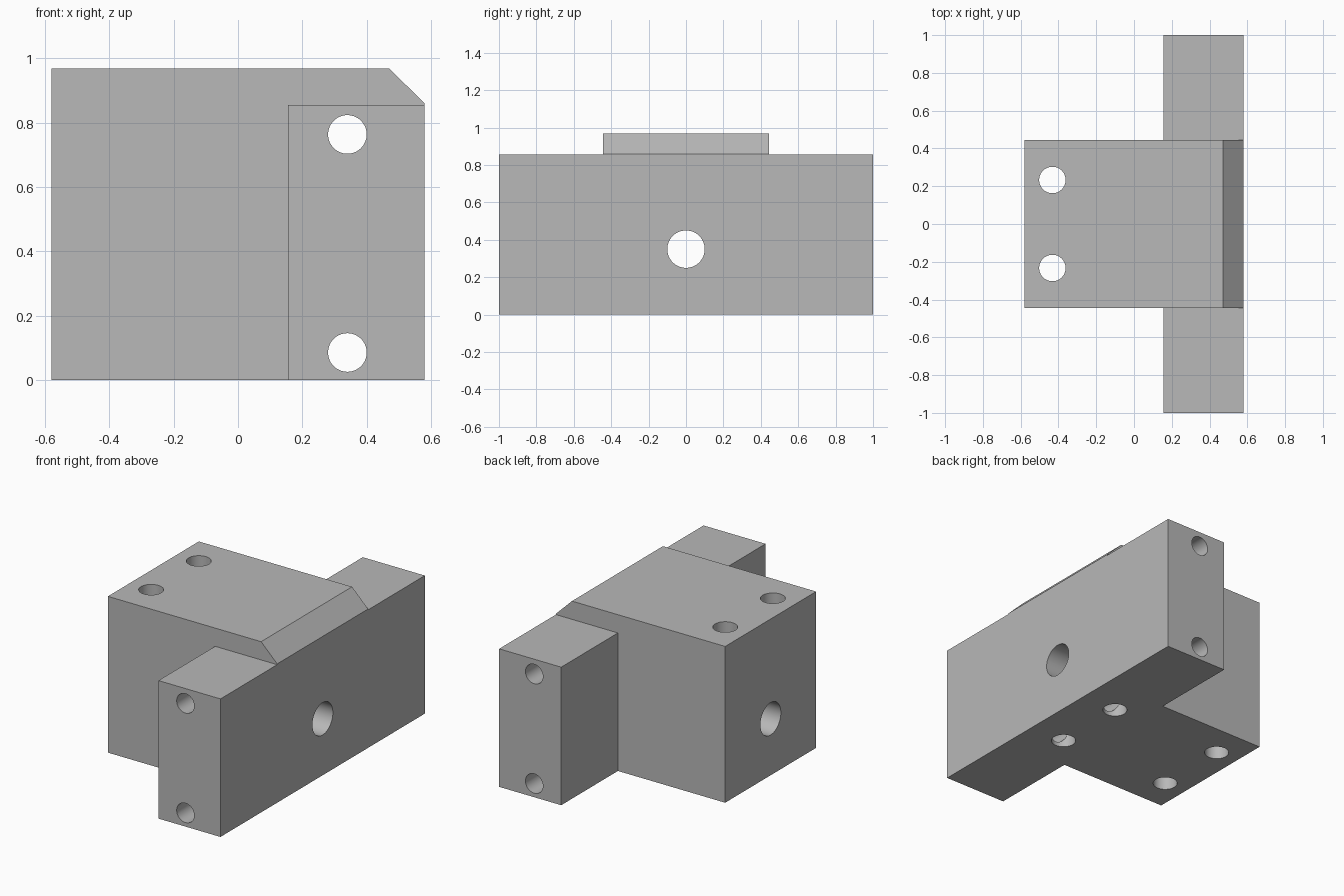
import bpy
import bmesh
import math
from mathutils import Matrix

default = bpy.data.objects.get("Cube")
if default:
    bpy.data.objects.remove(default, do_unlink=True)

# Single plain metal colour
grey = bpy.data.materials.new("machined grey")
grey.use_nodes = True
colour = (0.48, 0.48, 0.48, 1)
grey.diffuse_color = colour
grey.node_tree.nodes["Principled BSDF"].inputs["Base Color"].default_value = colour


def make_object(name, bm):
    bmesh.ops.recalc_face_normals(bm, faces=bm.faces)
    mesh = bpy.data.meshes.new(name)
    bm.to_mesh(mesh)
    bm.free()
    mesh.materials.append(grey)
    obj = bpy.data.objects.new(name, mesh)
    bpy.context.collection.objects.link(obj)
    return obj


def extrude_profile(name, profile, half_depth):
    """Extrude an x-z outline symmetrically along y."""
    bm = bmesh.new()
    face = bm.faces.new([bm.verts.new((x, -half_depth, z)) for x, z in profile])
    result = bmesh.ops.extrude_face_region(bm, geom=[face])
    verts = [v for v in result["geom"] if isinstance(v, bmesh.types.BMVert)]
    bmesh.ops.translate(bm, verts=verts, vec=(0, 2 * half_depth, 0))
    return make_object(name, bm)


def drill(name, centre, radius, length, axis):
    """Cylinder cutter along the given axis."""
    turn = {"X": Matrix.Rotation(math.pi / 2, 4, "Y"),
            "Y": Matrix.Rotation(math.pi / 2, 4, "X"),
            "Z": Matrix.Identity(4)}[axis]
    bm = bmesh.new()
    bmesh.ops.create_cone(bm, cap_ends=True, segments=64, radius1=radius,
                          radius2=radius, depth=length,
                          matrix=Matrix.Translation(centre) @ turn)
    return make_object(name, bm)


def combine(target, tool, operation):
    mod = target.modifiers.new(tool.name, "BOOLEAN")
    mod.operation = operation
    mod.solver = "EXACT"
    mod.object = tool
    bpy.context.view_layer.objects.active = target
    bpy.ops.object.modifier_apply(modifier=mod.name)
    bpy.data.objects.remove(tool, do_unlink=True)


# Central block with a chamfered top edge, fused to the wide mounting plate
body = extrude_profile("mounting_block", [
    (-0.58, 0), (0.58, 0), (0.58, 0.86), (0.47, 0.968), (-0.58, 0.968)], 0.445)
plate = extrude_profile("cross_plate", [
    (0.155, 0), (0.58, 0), (0.58, 0.855), (0.155, 0.855)], 1.0)
combine(body, plate, "UNION")

# Large bore through the block and plate
combine(body, drill("main_bore", (0, 0, 0.35), 0.1, 3, "X"), "DIFFERENCE")

# Long holes running the length of the plate
for z in (0.085, 0.763):
    combine(body, drill("plate_hole", (0.34, 0, z), 0.06, 3, "Y"), "DIFFERENCE")

# Vertical through holes in the block, and blind holes under the plate
for y in (-0.233, 0.233):
    combine(body, drill("block_hole", (-0.432, y, 0.5), 0.07, 2, "Z"), "DIFFERENCE")
    combine(body, drill("blind_hole", (0.34, y, 0), 0.07, 0.7, "Z"), "DIFFERENCE")

# Smooth bores, crisp edges
bpy.ops.object.select_all(action="DESELECT")
body.select_set(True)
bpy.context.view_layer.objects.active = body
bpy.ops.object.shade_smooth_by_angle(angle=math.radians(30))
